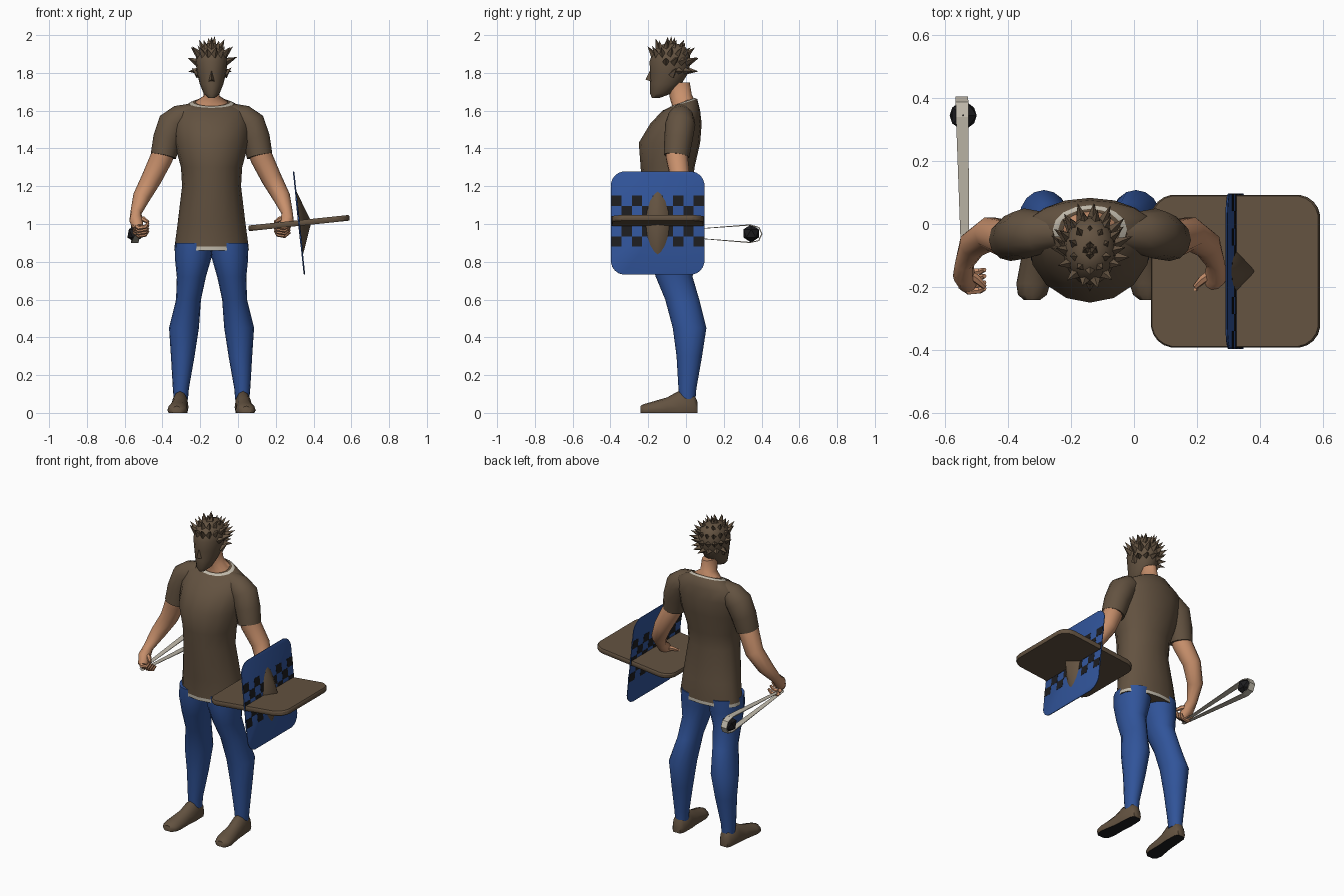
import bpy, bmesh, math, random
from mathutils import Vector, Matrix

cube = bpy.data.objects.get("Cube")
if cube:
    bpy.data.objects.remove(cube, do_unlink=True)

CX = -0.14          # body centre line
SIDES = 16
random.seed(4)


def material(name, rgb):
    m = bpy.data.materials.new(name)
    m.use_nodes = True
    m.diffuse_color = (*rgb, 1)
    m.node_tree.nodes["Principled BSDF"].inputs["Base Color"].default_value = (*rgb, 1)
    return m


brown = material("brown cloth", (0.125, 0.085, 0.052))
blue = material("blue cloth", (0.03, 0.088, 0.32))
skin = material("skin", (0.58, 0.28, 0.15))
pale = material("pale trim", (0.52, 0.48, 0.4))
dark = material("dark", (0.012, 0.012, 0.014))


def finish(name, bm, mats, angle=40):
    bmesh.ops.recalc_face_normals(bm, faces=bm.faces)
    mesh = bpy.data.meshes.new(name)
    bm.to_mesh(mesh)
    bm.free()
    for m in mats:
        mesh.materials.append(m)
    ob = bpy.data.objects.new(name, mesh)
    bpy.context.collection.objects.link(ob)
    if angle:
        bpy.ops.object.select_all(action='DESELECT')
        ob.select_set(True)
        bpy.context.view_layer.objects.active = ob
        bpy.ops.object.shade_smooth_by_angle(angle=math.radians(angle))
    return ob


def skin_rings(bm, rings, trim=()):
    """Bridge rings of points, cap both ends; bands listed in trim use slot 1."""
    loops = [[bm.verts.new(p) for p in ring] for ring in rings]
    n = len(loops[0])
    for b, (lo, hi) in enumerate(zip(loops, loops[1:])):
        for i in range(n):
            j = (i + 1) % n
            bm.faces.new((lo[i], lo[j], hi[j], hi[i])).material_index = int(b in trim)
    bm.faces.new(loops[0])
    bm.faces.new(loops[-1])


def loft(name, rings, mats, trim=(), angle=50):
    bm = bmesh.new()
    skin_rings(bm, rings, trim)
    return finish(name, bm, mats, angle)


def oval(z, rx, front, back, x=0.0, slope=0.0, mid=0.5):
    """Level ring with separate front and back depth."""
    yc = front + (back - front) * mid
    pts = []
    for i in range(SIDES):
        a = math.tau * i / SIDES
        s = math.sin(a)
        y = yc + s * (back - yc if s > 0 else yc - front)
        pts.append(Vector((CX + x + rx * math.cos(a), y, z + slope * (y - yc))))
    return pts


def tube(path, sides=10):
    """Rings square to a path of (x, y, z, radius)."""
    pts = [Vector(p[:3]) for p in path]
    rings = []
    for i, p in enumerate(pts):
        d = (pts[min(i + 1, len(pts) - 1)] - pts[max(i - 1, 0)]).normalized()
        u = d.cross(Vector((0, 1, 0.01))).normalized()
        v = d.cross(u)
        rings.append([p + path[i][3] * (u * math.cos(a) + v * math.sin(a))
                      for a in (math.tau * k / sides for k in range(sides))])
    return rings


# Shirt with pale hem and collar
shirt = [(0.86, 0.198, -0.2, 0.06), (0.88, 0.196, -0.2, 0.06), (1.0, 0.18, -0.21, 0.055),
         (1.2, 0.156, -0.235, 0.035), (1.3, 0.162, -0.24, 0.045), (1.43, 0.197, -0.25, 0.075),
         (1.53, 0.205, -0.19, 0.083), (1.6, 0.195, -0.125, 0.075)]
rings = [oval(*r, mid=0.6) for r in shirt]
rings += [oval(1.638, 0.118, -0.095, 0.06, slope=0.3), oval(1.645, 0.1, -0.08, 0.048, slope=0.35)]
loft("shirt", rings, [brown, pale], trim=(0, len(rings) - 2))

# Neck
loft("neck", [oval(1.58, 0.09, -0.085, 0.045), oval(1.648, 0.085, -0.075, 0.04, slope=0.3),
              oval(1.675, 0.043, -0.085, 0.03, slope=0.2), oval(1.75, 0.038, -0.1, 0.02)], [skin])

# Head
face = [(1.667, 0.018, -0.18, -0.14), (1.69, 0.042, -0.19, -0.08), (1.74, 0.062, -0.19, -0.025),
        (1.8, 0.077, -0.19, 0.012), (1.86, 0.085, -0.193, 0.025), (1.91, 0.078, -0.175, 0.018),
        (1.945, 0.05, -0.14, -0.01), (1.955, 0.02, -0.11, -0.05)]
loft("head", [oval(*r) for r in face], [brown])

# Nose
bm = bmesh.new()
a, b, c, d = [bm.verts.new((CX + x, y, z)) for x, y, z in
              ((0, -0.187, 1.82), (-0.016, -0.185, 1.755), (0.016, -0.185, 1.755), (0, -0.215, 1.765))]
for f in ((a, b, d), (a, d, c), (b, c, d), (a, c, b)):
    bm.faces.new(f)
finish("nose", bm, [brown], 0)


def spike(bm, base, direction, radius, length):
    q = direction.to_track_quat('Z', 'Y').to_matrix().to_4x4()
    bmesh.ops.create_cone(bm, cap_ends=True, segments=4, radius1=radius, radius2=0, depth=length,
                          matrix=Matrix.Translation(base + direction * length * 0.45) @ q)


# Hair: rows of spikes over the skull, swept back
bm = bmesh.new()
centre = Vector((CX, -0.085, 1.85))
for row, (lift, count) in enumerate(((-25, 13), (5, 15), (30, 14), (55, 10), (82, 4))):
    for k in range(count):
        a = math.tau * (k + 0.5 * (row % 2)) / count
        e = math.radians(lift)
        n = Vector((math.cos(a) * math.cos(e), math.sin(a) * math.cos(e), math.sin(e)))
        if n.y < (0.1 if lift < 0 else -0.35) and lift < 30:
            continue
        base = centre + Vector((n.x * 0.078, n.y * 0.1, n.z * 0.09))
        aim = (n + Vector((0, 0.2, 0.35))).normalized()
        spike(bm, base, aim, 0.021, random.uniform(0.055, 0.078) - 0.015 * max(n.z, 0))
finish("hair", bm, [brown], 0)

for s, side in ((-1, "right"), (1, "left")):
    def X(x):
        return CX + s * x

    # Ear
    bm = bmesh.new()
    spike(bm, Vector((X(0.07), -0.075, 1.79)), Vector((s * 0.6, 0.45, 0.65)).normalized(), 0.022, 0.06)
    finish(side + "_ear", bm, [brown], 0)

    # Sleeve
    loft(side + "_sleeve", tube([(X(0.1), -0.025, 1.585, 0.055), (X(0.165), -0.028, 1.562, 0.07),
                                 (X(0.205), -0.03, 1.53, 0.08), (X(0.235), -0.04, 1.45, 0.075),
                                 (X(0.255), -0.05, 1.36, 0.068)], 12), [brown], angle=60)

    # Arm and palm
    arm = [(0.24, -0.05, 1.42, 0.058), (0.265, -0.048, 1.35, 0.06), (0.318, -0.03, 1.24, 0.054),
           (0.372, -0.065, 1.14, 0.046), (0.4, -0.125, 1.06, 0.03), (0.4, -0.165, 1.02, 0.036),
           (0.388, -0.195, 0.98, 0.028)]
    loft(side + "_arm", tube([(X(x), y, z, r) for x, y, z, r in arm]), [skin])

    # Curled fingers and thumb
    bm = bmesh.new()
    for i in range(4):
        y, z = -0.205 + 0.02 * i, 1.0 - 0.014 * i
        skin_rings(bm, tube([(X(0.41), y + 0.01, z, 0.012), (X(0.385), y - 0.008, z - 0.02, 0.013),
                             (X(0.35), y - 0.006, z - 0.015, 0.011), (X(0.335), y, z + 0.008, 0.007)], 6))
    skin_rings(bm, tube([(X(0.395), -0.15, 1.03, 0.016), (X(0.36), -0.175, 1.025, 0.014),
                         (X(0.335), -0.2, 1.01, 0.008)], 6))
    finish(side + "_fingers", bm, [skin])

    # Trouser leg: z, inner, outer, front, back
    leg = [(0.07, 0.125, 0.2, -0.035, 0.05), (0.13, 0.12, 0.205, -0.04, 0.055),
           (0.3, 0.09, 0.215, -0.05, 0.085), (0.45, 0.067, 0.225, -0.07, 0.108),
           (0.6, 0.056, 0.188, -0.11, 0.07), (0.72, 0.03, 0.184, -0.16, 0.035),
           (0.82, 0.001, 0.194, -0.185, 0.045), (0.9, -0.01, 0.192, -0.19, 0.05)]
    loft(side + "_leg", [oval(z, (o - i) / 2, f, b, s * (o + i) / 2) for z, i, o, f, b in leg], [blue])

    # Shoe with dark sole
    shoe = [(0.06, 0.165, 0.026, 0.06), (0.04, 0.165, 0.04, 0.105), (-0.04, 0.167, 0.045, 0.115),
            (-0.1, 0.172, 0.045, 0.082), (-0.19, 0.18, 0.054, 0.056), (-0.225, 0.183, 0.046, 0.046),
            (-0.242, 0.184, 0.025, 0.036)]
    rings = []
    for y, x, w, h in shoe:
        ring = []
        for k in range(12):
            a = math.tau * k / 12
            ring.append(Vector((X(x) + w * math.cos(a), y, h * max(0, math.sin(a) * 0.75 + 0.25))))
        rings.append(ring)
    ob = loft(side + "_shoe", rings, [brown, dark], angle=45)
    for p in ob.data.polygons:
        p.material_index = int(p.normal.z < -0.9)

# Shield: two crossed rounded boards, tilted together
tilt = Matrix.Translation((0.323, -0.15, 1.005)) @ Matrix.Rotation(math.radians(-6), 4, 'Y')
upright = Matrix.Rotation(math.radians(90), 4, 'Y')


def board(name, half_x, half_y, thick, radius, mat, matrix):
    outline = []
    for q, (sx, sy) in enumerate(((1, 1), (-1, 1), (-1, -1), (1, -1))):
        for k in range(5):
            a = math.radians(90 * q + 8 + 18.5 * k)
            outline.append((sx * (half_x - radius) + radius * math.cos(a),
                            sy * (half_y - radius) + radius * math.sin(a)))
    rings = []
    for z, f in ((-0.5, 0.985), (-0.25, 1), (0.25, 1), (0.5, 0.985)):
        rings.append([Vector((x * f, y * f, z * thick)) for x, y in outline])
    loft(name, rings, [mat], angle=30).matrix_world = matrix


board("shield_cross_board", 0.27, 0.243, 0.03, 0.075, brown, tilt)
board("shield_face", 0.275, 0.248, 0.008, 0.075, blue, tilt @ upright)

# Checkered band on both sides of the shield face
bm = bmesh.new()
cols, rows, w, h = 9, 5, 0.0545, 0.054
for r in range(rows):
    for c in range(cols):
        if (r + c) % 2 == 0:
            spot = Matrix.Translation((0, (c - cols // 2) * w, (r - rows // 2) * h + 0.01))
            bmesh.ops.create_cube(bm, size=1, matrix=spot @ Matrix.Diagonal((0.0098, w, h, 1)))
finish("shield_checks", bm, [dark], 0).matrix_world = tilt

# Pointed boss on the outer side
bm = bmesh.new()
rim = []
for k in range(16):
    a = math.tau * k / 16
    rim.append(bm.verts.new((0, 0.068 * math.sin(a) * abs(math.sin(a)) ** 0.4, 0.178 * math.cos(a))))
tip = bm.verts.new((0.066, 0, 0))
for k in range(16):
    bm.faces.new((rim[k], rim[(k + 1) % 16], tip))
bm.faces.new(rim)
finish("shield_boss", bm, [brown], 30).matrix_world = tilt

# Sling: one ribbon looping from the hand around the stone
bm = bmesh.new()
path = [(-0.2, 0.955, 0.011), (0.34, 0.995, 0.02), (0.385, 0.982, 0.02), (0.402, 0.948, 0.02),
        (0.385, 0.912, 0.02), (0.34, 0.902, 0.02), (-0.2, 0.945, 0.011)]
rings = []
for y, z, w in path:
    x = -0.542 + 0.012 * (0.4 - y) / 0.6 - 0.005
    n = Vector((0, y - 0.34, z - 0.948)).normalized() * 0.003
    mid = Vector((x, y, z))
    rings.append([mid + Vector((-w, 0, 0)) - n, mid + Vector((w, 0, 0)) - n,
                  mid + Vector((w, 0, 0)) + n, mid + Vector((-w, 0, 0)) + n])
skin_rings(bm, rings)
finish("sling_strap", bm, [pale], 0)

# Sling stone
bm = bmesh.new()
bmesh.ops.create_icosphere(bm, subdivisions=1, radius=0.048,
                           matrix=Matrix.Translation((-0.543, 0.345, 0.95)))
finish("sling_stone", bm, [dark], 0)
